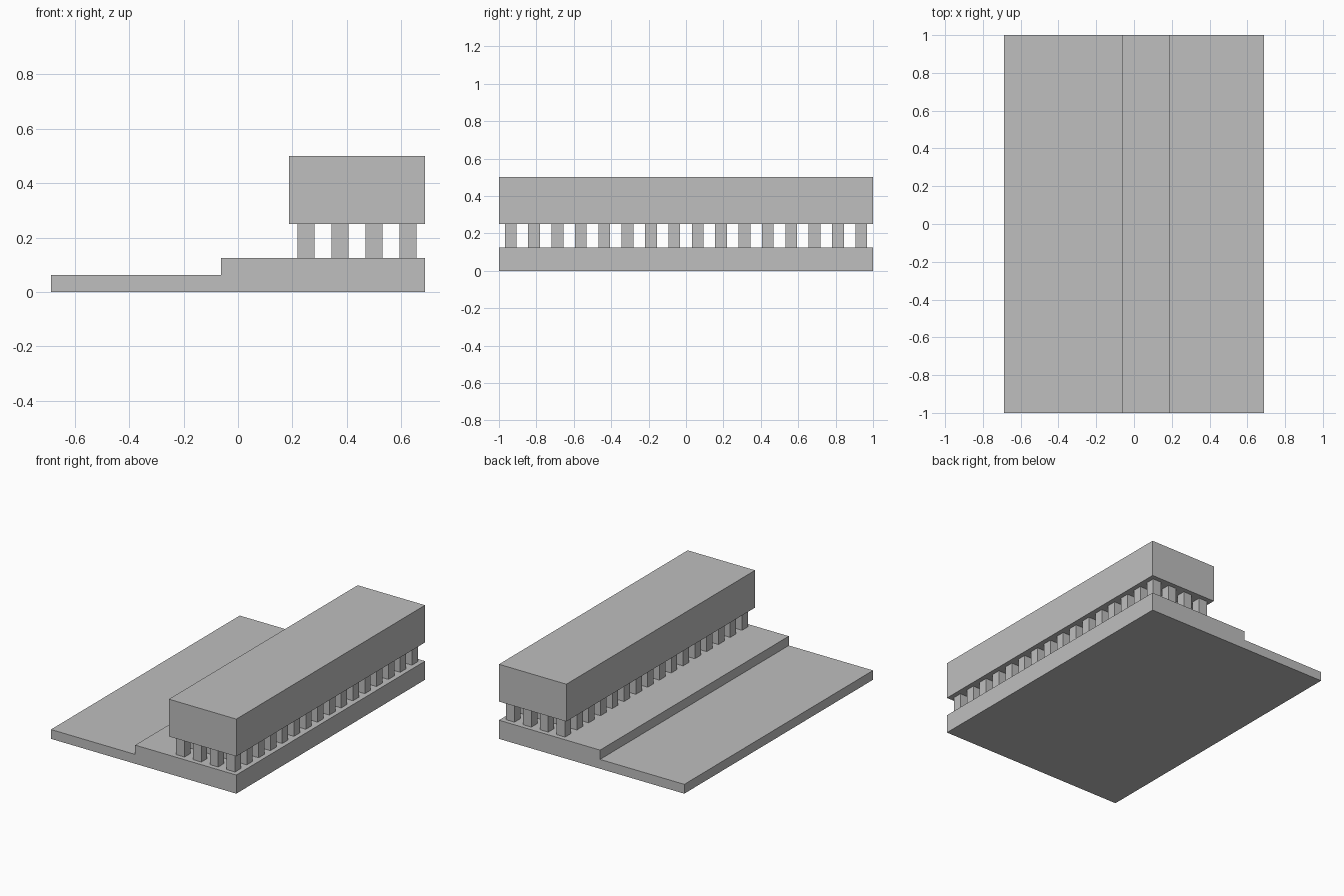
import bpy
import bmesh
from mathutils import Matrix, Vector

cube = bpy.data.objects.get("Cube")
if cube:
    bpy.data.objects.remove(cube, do_unlink=True)

U = 1 / 16          # building module
HALF_X = 11 * U
HALF_Y = 1.0

GREY = (0.52, 0.52, 0.52, 1)
grey = bpy.data.materials.new("plain_grey")
grey.use_nodes = True
grey.diffuse_color = GREY
grey.node_tree.nodes["Principled BSDF"].inputs["Base Color"].default_value = GREY


def finish(name, bm):
    bmesh.ops.recalc_face_normals(bm, faces=bm.faces)
    mesh = bpy.data.meshes.new(name)
    bm.to_mesh(mesh)
    bm.free()
    mesh.materials.append(grey)
    obj = bpy.data.objects.new(name, mesh)
    bpy.context.collection.objects.link(obj)
    return obj


def add_box(bm, low, high):
    low, high = Vector(low), Vector(high)
    matrix = Matrix.Translation((low + high) / 2) @ Matrix.Diagonal((*(high - low), 1))
    bmesh.ops.create_cube(bm, size=1, matrix=matrix)


# Stepped base: one profile extruded along y
bm = bmesh.new()
profile = [(-HALF_X, 0), (HALF_X, 0), (HALF_X, 2 * U),
           (-U, 2 * U), (-U, U), (-HALF_X, U)]
face = bm.faces.new([bm.verts.new((x, -HALF_Y, z)) for x, z in profile])
extruded = bmesh.ops.extrude_face_region(bm, geom=[face], use_keep_orig=True)
moved = [v for v in extruded["geom"] if isinstance(v, bmesh.types.BMVert)]
bmesh.ops.translate(bm, verts=moved, vec=(0, 2 * HALF_Y, 0))
finish("stepped_base", bm)

# Raised block
bm = bmesh.new()
add_box(bm, (3 * U, -HALF_Y, 4 * U), (HALF_X, HALF_Y, 8 * U))
finish("raised_block", bm)

# Square pillars, repeated in a grid across the width and length
bm = bmesh.new()
add_box(bm, (3.5 * U, -HALF_Y + U / 2, 2 * U), (4.5 * U, -HALF_Y + 1.5 * U, 4 * U))
pillars = finish("pillars", bm)
for label, count, step in (("across", 4, (2 * U, 0, 0)), ("along", 16, (0, 2 * U, 0))):
    array = pillars.modifiers.new(label, 'ARRAY')
    array.count = count
    array.use_relative_offset = False
    array.use_constant_offset = True
    array.constant_offset_displace = step
